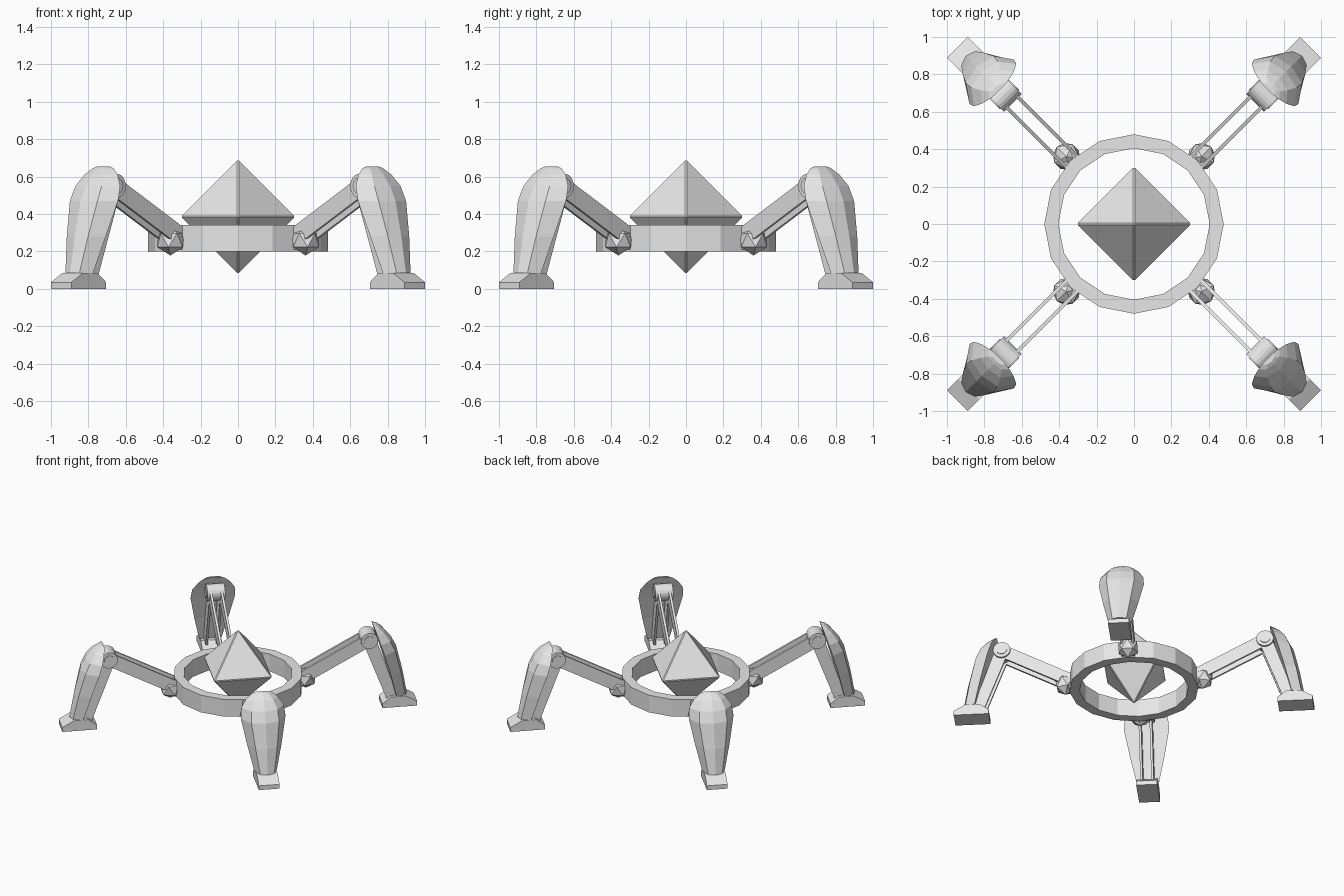
import bpy, bmesh, math
from mathutils import Vector, Matrix

cube = bpy.data.objects.get("Cube")
if cube:
    bpy.data.objects.remove(cube, do_unlink=True)

grey = bpy.data.materials.new("light grey")
grey.use_nodes = True
grey.diffuse_color = (0.8, 0.8, 0.8, 1)
grey.node_tree.nodes["Principled BSDF"].inputs["Base Color"].default_value = (0.8, 0.8, 0.8, 1)


def finish(name, bm, turn=0.0):
    """Turn a bmesh about z and make it a flat-shaded object."""
    bmesh.ops.recalc_face_normals(bm, faces=bm.faces)
    bm.transform(Matrix.Rotation(turn, 4, 'Z'))
    mesh = bpy.data.meshes.new(name)
    bm.to_mesh(mesh)
    bm.free()
    mesh.materials.append(grey)
    obj = bpy.data.objects.new(name, mesh)
    bpy.context.collection.objects.link(obj)
    return obj


def prism(bm, outline, y0, y1):
    """Extrude an (x, z) outline between two y values."""
    a = [bm.verts.new((x, y0, z)) for x, z in outline]
    b = [bm.verts.new((x, y1, z)) for x, z in outline]
    n = len(a)
    bm.faces.new(a)
    bm.faces.new(b)
    for i in range(n):
        j = (i + 1) % n
        bm.faces.new((a[i], a[j], b[j], b[i]))


def loft(bm, rings):
    """Join closed rings of points and cap both ends."""
    rows = [[bm.verts.new(p) for p in ring] for ring in rings]
    n = len(rows[0])
    for a, b in zip(rows, rows[1:]):
        for i in range(n):
            j = (i + 1) % n
            bm.faces.new((a[i], a[j], b[j], b[i]))
    bm.faces.new(rows[0])
    bm.faces.new(rows[-1])


def bar_outline(start, end, w0, w1):
    """Tapered (x, z) strip from start to end with the given half widths."""
    s, e = Vector(start), Vector(end)
    side = Vector((s.y - e.y, e.x - s.x)).normalized()
    return [s + side * w0, e + side * w1, e - side * w1, s - side * w0]


def twin_bars(name, start, end, w0, w1, turn):
    bm = bmesh.new()
    for side in (-1, 1):
        prism(bm, bar_outline(start, end, w0, w1), side * 0.032, side * 0.05)
    finish(name, bm, turn)


# Floating crystal with slightly bevelled edges
bm = bmesh.new()
R, MID = 0.31, 0.385
belt = [bm.verts.new((R * math.cos(k * math.pi / 2), R * math.sin(k * math.pi / 2), MID)) for k in range(4)]
for tip_z in (MID + R, MID - R):
    tip = bm.verts.new((0, 0, tip_z))
    for k in range(4):
        bm.faces.new((belt[k], belt[(k + 1) % 4], tip))
crystal = finish("crystal", bm)
bevel = crystal.modifiers.new("edge_bevel", 'BEVEL')
bevel.width = 0.006
bevel.segments = 1

# Sixteen-sided body ring
bm = bmesh.new()
N = 16
section = [(0.48, 0.2), (0.48, 0.34), (0.405, 0.34), (0.405, 0.2)]
rows = [[bm.verts.new((r * math.cos(k * math.tau / N), r * math.sin(k * math.tau / N), z))
         for r, z in section] for k in range(N)]
for k in range(N):
    a, b = rows[k], rows[(k + 1) % N]
    for i in range(4):
        j = (i + 1) % 4
        bm.faces.new((a[i], a[j], b[j], b[i]))
finish("body_ring", bm)

HIP, KNEE, ANKLE = (0.51, 0.26), (0.98, 0.55), (1.15, 0.075)

# Shin guard rows: height, front x, edge x, half width
GUARD = [(0.085, 1.27, 1.18, 0.085), (0.28, 1.235, 1.13, 0.13), (0.47, 1.19, 1.075, 0.168),
         (0.55, 1.15, 1.05, 0.16), (0.61, 1.1, 1.03, 0.12), (0.643, 1.06, 1.02, 0.08),
         (0.655, 1.04, 1.015, 0.045)]
ACROSS = [(-1, 0), (-0.62, 0.8), (0, 1), (0.62, 0.8), (1, 0)]


def build_leg(place, turn):
    # Hip joint with its mount on the ring
    bm = bmesh.new()
    bmesh.ops.create_icosphere(bm, subdivisions=1, radius=0.082,
                               matrix=Matrix.Translation((HIP[0], 0, HIP[1])))
    finish(place + "_hip_joint", bm, turn)
    bm = bmesh.new()
    prism(bm, [(0.44, 0.21), (0.44, 0.32), (0.5, 0.32), (0.5, 0.21)], -0.05, 0.05)
    finish(place + "_hip_mount", bm, turn)

    # Thigh and shin bars
    twin_bars(place + "_thigh_bars", (0.48, 0.282), KNEE, 0.05, 0.05, turn)
    twin_bars(place + "_shin_bars", KNEE, ANKLE, 0.05, 0.042, turn)

    # Knee barrel with a pin cap on each end
    bm = bmesh.new()
    place_knee = Matrix.Translation((KNEE[0], 0, KNEE[1])) @ Matrix.Rotation(math.pi / 2, 4, 'X')
    for radius, length in ((0.064, 0.134), (0.04, 0.146)):
        bmesh.ops.create_cone(bm, cap_ends=True, segments=20, radius1=radius, radius2=radius,
                              depth=length, matrix=place_knee)
    finish(place + "_knee_joint", bm, turn)

    # Faceted shin guard
    bm = bmesh.new()
    loft(bm, [[(edge + (front - edge) * d, w * t, z) for t, d in ACROSS]
              for z, front, edge, w in GUARD])
    finish(place + "_shin_guard", bm, turn)

    # Foot
    bm = bmesh.new()
    prism(bm, [(1.075, 0), (1.336, 0), (1.336, 0.035), (1.25, 0.085), (1.14, 0.085), (1.075, 0.035)],
          -0.078, 0.078)
    finish(place + "_foot", bm, turn)


for k, place in enumerate(("back_left", "back_right", "front_right", "front_left")):
    build_leg(place, math.radians(45 + 90 * k))
